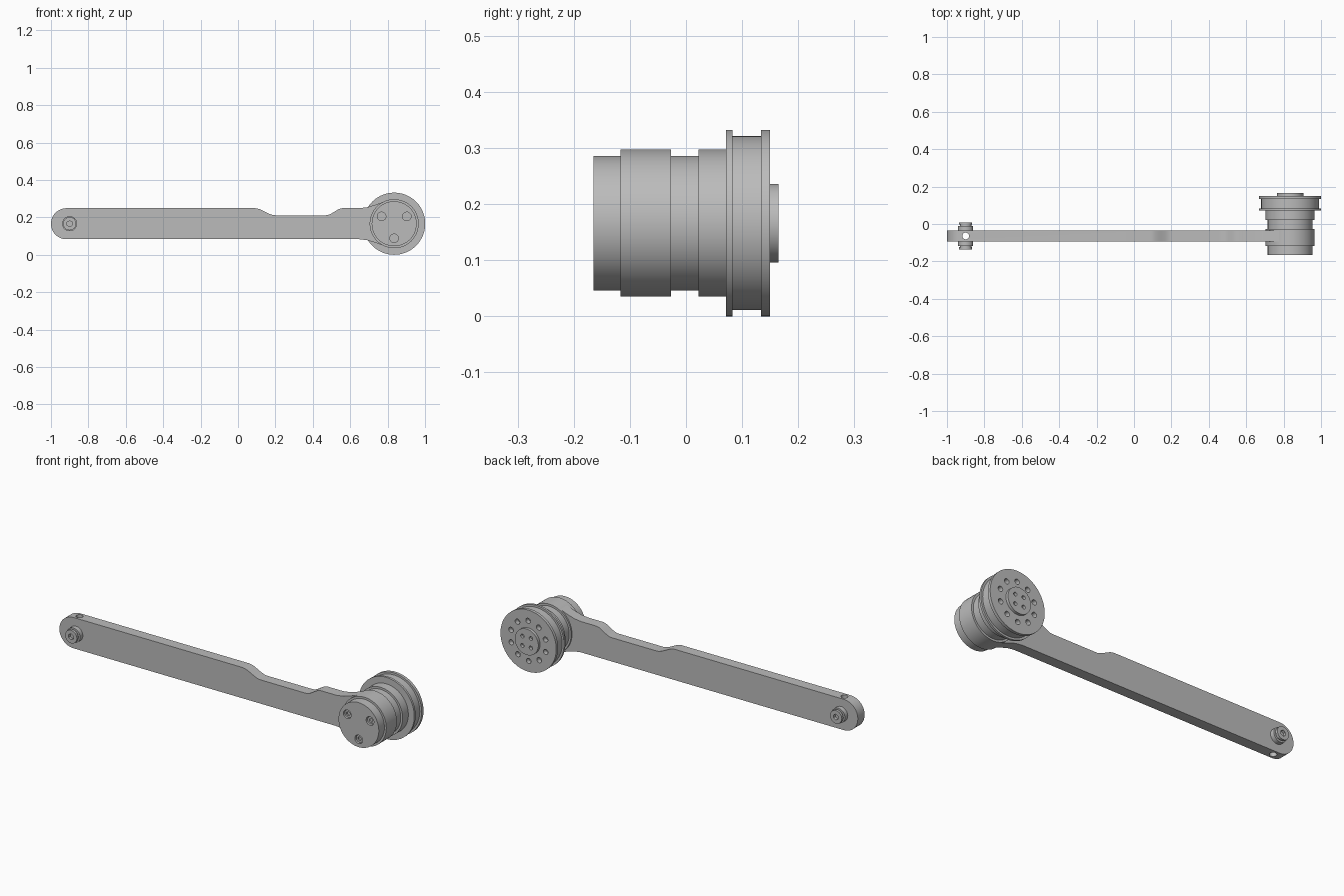
import bpy, bmesh, math
from mathutils import Matrix, Vector

cube = bpy.data.objects.get("Cube")
if cube:
    bpy.data.objects.remove(cube, do_unlink=True)

metal = bpy.data.materials.new("satin_grey_metal")
metal.use_nodes = True
GREY = (0.5, 0.5, 0.5, 1)
metal.diffuse_color = GREY
metal.node_tree.nodes["Principled BSDF"].inputs["Base Color"].default_value = GREY

HUB_X, AXIS_Z, PIN_X, ARM_Y = 0.835, 0.166, -0.9, -0.064


def add_object(name, bm):
    bmesh.ops.recalc_face_normals(bm, faces=bm.faces)
    mesh = bpy.data.meshes.new(name)
    bm.to_mesh(mesh)
    bm.free()
    mesh.materials.append(metal)
    obj = bpy.data.objects.new(name, mesh)
    bpy.context.collection.objects.link(obj)
    return obj


def lathe(name, steps, x, segments=96):
    """Turned part along y, from (radius, y) steps."""
    bm = bmesh.new()
    rings = []
    for r, y in steps:
        rings.append([bm.verts.new((x + r * math.cos(a), y, AXIS_Z + r * math.sin(a)))
                      for a in (math.tau * i / segments for i in range(segments))])
    for a, b in zip(rings, rings[1:]):
        for i in range(segments):
            j = (i + 1) % segments
            bm.faces.new((a[i], a[j], b[j], b[i]))
    bm.faces.new(rings[0])
    bm.faces.new(rings[-1])
    return add_object(name, bm)


def drill(obj, holes):
    """Cut holes given as (centre, radius, length, axis, sides)."""
    bm = bmesh.new()
    for centre, radius, length, axis, sides in holes:
        turn = Matrix.Rotation(math.pi / 2, 4, 'X') if axis == 'Y' else Matrix()
        bmesh.ops.create_cone(bm, cap_ends=True, segments=sides, radius1=radius,
                              radius2=radius, depth=length,
                              matrix=Matrix.Translation(Vector(centre)) @ turn)
    cutter = add_object("cutter", bm)
    cutter.hide_render = True
    mod = obj.modifiers.new("holes", 'BOOLEAN')
    mod.operation, mod.solver, mod.object = 'DIFFERENCE', 'EXACT', cutter
    mesh = bpy.data.meshes.new_from_object(
        obj.evaluated_get(bpy.context.evaluated_depsgraph_get()))
    obj.modifiers.clear()
    obj.data = mesh
    bpy.data.objects.remove(cutter, do_unlink=True)


def circle_points(radius, count, start=0.0):
    return [(HUB_X + radius * math.cos(start + math.tau * i / count),
             AXIS_Z + radius * math.sin(start + math.tau * i / count))
            for i in range(count)]


def ramp(x, a, b):
    t = min(max((x - a) / (b - a), 0), 1)
    return t * t * (3 - 2 * t)


# Arm: rounded free end, relieved top edge, flare into the hub
HALF = 0.083
flare = [(0.69, 0.088), (0.73, 0.1), (0.78, 0.118), (HUB_X, 0.125)]
outline = [(-1 + HALF + HALF * math.cos(a), AXIS_Z + HALF * math.sin(a))
           for a in (math.pi * (1.5 - i / 24) for i in range(25))]
for i in range(41):
    x = 0.08 + 0.5 * i / 40
    dip = 0.038 * (ramp(x, 0.09, 0.2) - ramp(x, 0.47, 0.56))
    outline.append((x, AXIS_Z + HALF - dip))
outline += [(0.65, AXIS_Z + HALF)] + [(x, AXIS_Z + h) for x, h in flare]
outline += [(x, AXIS_Z - h) for x, h in reversed(flare)] + [(0.65, AXIS_Z - HALF)]


def plate(name, points, y0, y1):
    bm = bmesh.new()
    face = bm.faces.new([bm.verts.new((x, y0, z)) for x, z in points])
    new = bmesh.ops.extrude_face_region(bm, geom=[face])["geom"]
    bmesh.ops.translate(bm, vec=(0, y1 - y0, 0),
                        verts=[v for v in new if isinstance(v, bmesh.types.BMVert)])
    return add_object(name, bm)


arm = plate("arm", outline, -0.093, -0.035)
cross_hole = ((PIN_X, ARM_Y, AXIS_Z), 0.018, 0.4, 'Z', 32)
drill(arm, [cross_hole])

# Hub barrel with clamp ring and three counterbored screws
barrel = lathe("hub_barrel", [(0.12, -0.165), (0.12, -0.117), (0.131, -0.117),
                              (0.131, -0.027), (0.12, -0.027), (0.12, 0.022),
                              (0.131, 0.022), (0.131, 0.071)], HUB_X)
screws = circle_points(0.078, 3, math.radians(30))
drill(barrel, [((x, -0.165, z), 0.023, 0.03, 'Y', 32) for x, z in screws])
for i, (x, z) in enumerate(screws):
    bm = bmesh.new()
    bmesh.ops.create_cone(bm, cap_ends=True, segments=32, radius1=0.02, radius2=0.02, depth=0.02,
                          matrix=Matrix.Translation((x, -0.147, z)) @ Matrix.Rotation(math.pi / 2, 4, 'X'))
    screw = add_object(f"hub_screw_{i + 1}", bm)
    drill(screw, [((x, -0.157, z), 0.011, 0.02, 'Y', 6)])

# Flanged wheel with a ring of holes
wheel = lathe("flanged_wheel", [(0.166, 0.071), (0.166, 0.083), (0.155, 0.083),
                                (0.155, 0.134), (0.166, 0.134), (0.166, 0.15)], HUB_X)
drill(wheel, [((x, 0.15, z), 0.014, 0.05, 'Y', 24) for x, z in circle_points(0.108, 10, 0.3)])

# Centre cap with four small holes
cap = lathe("wheel_cap", [(0.07, 0.145), (0.07, 0.165)], HUB_X, 64)
drill(cap, [((x, 0.165, z), 0.01, 0.03, 'Y', 24)
            for x, z in circle_points(0.036, 4, math.pi / 4)])

# Pin through the free end, with a collar, neck and socketed cap on each side
half_pin = [(0.035, 0.073), (0.035, 0.06), (0.03, 0.06), (0.03, 0.053), (0.04, 0.053), (0.04, 0.029)]
pin_steps = [(r, ARM_Y - d) for r, d in half_pin]
pin_steps += [(r, ARM_Y + d) for r, d in reversed(half_pin)]
pin = lathe("end_pin", pin_steps, PIN_X, 48)
drill(pin, [cross_hole] + [((PIN_X, ARM_Y + s * 0.073, AXIS_Z), 0.016, 0.03, 'Y', 6)
                           for s in (-1, 1)])

# Smooth round walls, keep machined edges sharp
bpy.ops.object.select_all(action='DESELECT')
for obj in bpy.context.collection.objects:
    if obj.type == 'MESH' and metal.name in obj.data.materials:
        obj.select_set(True)
        bpy.context.view_layer.objects.active = obj
bpy.ops.object.shade_smooth_by_angle(angle=math.radians(30))
